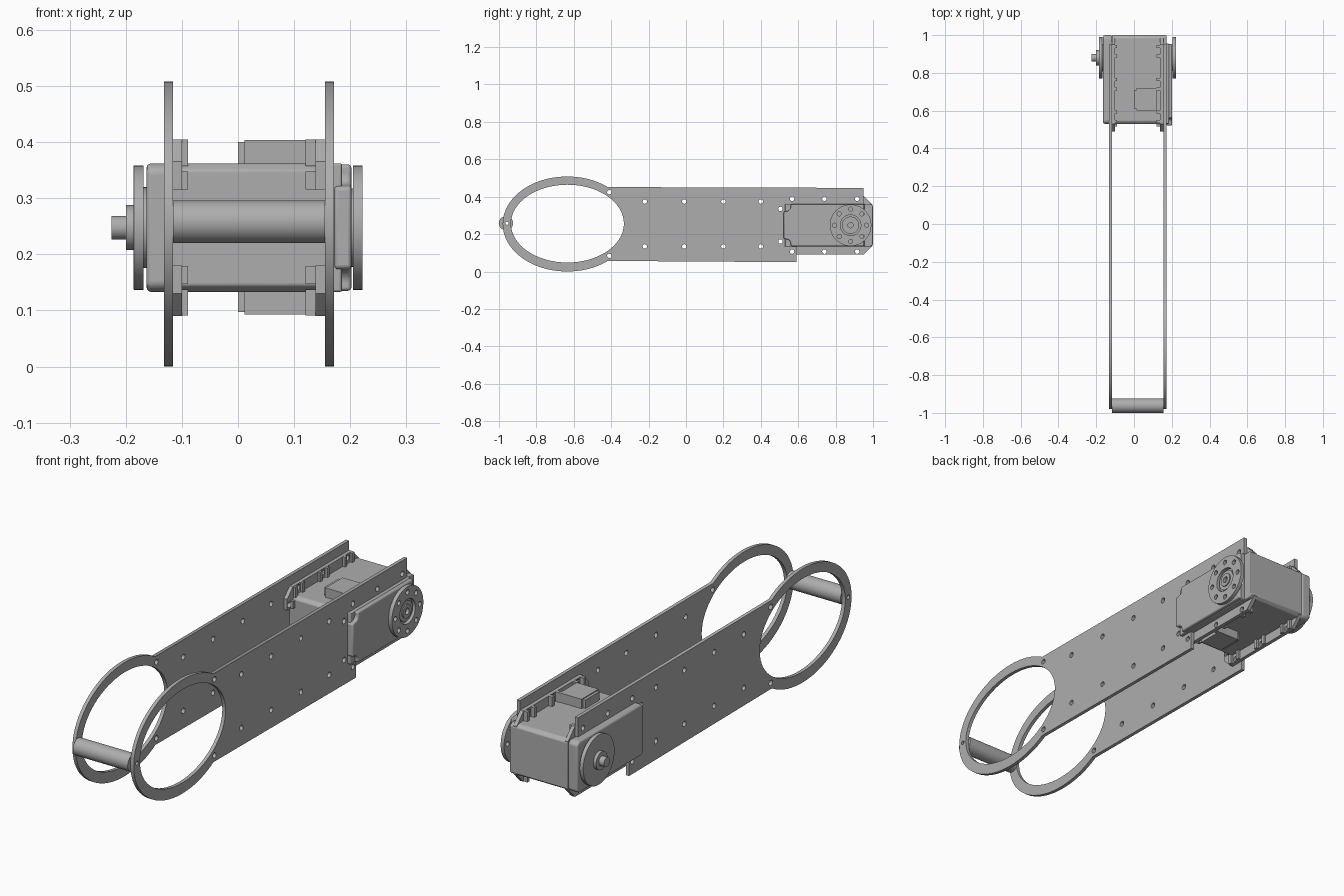
import bpy
from math import cos, sin, pi, radians
from mathutils import Matrix

cube = bpy.data.objects.get("Cube")
if cube:
    bpy.data.objects.remove(cube)

grey = bpy.data.materials.new("satin grey")
grey.use_nodes = True
colour = (0.42, 0.42, 0.42, 1)
grey.diffuse_color = colour
grey.node_tree.nodes["Principled BSDF"].inputs["Base Color"].default_value = colour

MID = 0.2475                 # height of the motor axis
AXIS_Y = 0.88                # motor axis along the arm
# Local x, y, z of a sheet become world y, z, x
SIDEWAYS = Matrix(((0, 0, 1, 0), (1, 0, 0, 0), (0, 1, 0, 0), (0, 0, 0, 1)))


def arc(cy, cz, ry, rz=None, start=0, end=360, n=32):
    """Points of an arc in the side plane; a full turn leaves out the last."""
    rz = rz or ry
    count = n if end - start >= 360 else n + 1
    steps = [radians(start + (end - start) * i / n) for i in range(count)]
    return [(cy + ry * cos(a), cz + rz * sin(a)) for a in steps]


def mirrored(points):
    """Close an upper outline with its reflection about the motor axis."""
    return points + [(y, 2 * MID - z) for y, z in reversed(points)]


def sheet(name, x0, x1, *outlines, bevel=0):
    """Sideways extrusion of the first outline, with the others as holes."""
    curve = bpy.data.curves.new(name, "CURVE")
    curve.dimensions = "2D"
    curve.fill_mode = "BOTH"
    curve.extrude = (x1 - x0) / 2
    for pts in outlines:
        spline = curve.splines.new("POLY")
        spline.points.add(len(pts) - 1)
        for p, (y, z) in zip(spline.points, pts):
            p.co = (y, z, 0, 1)
        spline.use_cyclic_u = True
    temp = bpy.data.objects.new(name, curve)
    bpy.context.collection.objects.link(temp)
    bpy.context.view_layer.update()
    mesh = bpy.data.meshes.new_from_object(
        temp.evaluated_get(bpy.context.evaluated_depsgraph_get()))
    bpy.data.objects.remove(temp)
    mesh.transform(Matrix.Translation(((x0 + x1) / 2, 0, 0)) @ SIDEWAYS)
    mesh.materials.clear()
    mesh.materials.append(grey)
    obj = bpy.data.objects.new(name, mesh)
    bpy.context.collection.objects.link(obj)
    bpy.ops.object.select_all(action="DESELECT")
    obj.select_set(True)
    bpy.context.view_layer.objects.active = obj
    bpy.ops.object.mode_set(mode="EDIT")
    bpy.ops.mesh.select_all(action="SELECT")
    bpy.ops.mesh.remove_doubles(threshold=0.0001)
    bpy.ops.mesh.normals_make_consistent(inside=False)
    bpy.ops.object.mode_set(mode="OBJECT")
    if bevel:
        mod = obj.modifiers.new("rounded edges", "BEVEL")
        mod.width, mod.segments = bevel, 3
    bpy.ops.object.shade_smooth_by_angle(angle=radians(35))
    return obj


def box(name, x, y, z, bevel=0):
    return sheet(name, *x, [(y[0], z[0]), (y[1], z[0]), (y[1], z[1]), (y[0], z[1])],
                 bevel=bevel)


def disc(name, x0, x1, r, *holes, bevel=0):
    return sheet(name, x0, x1, arc(AXIS_Y, MID, r, n=48), *holes, bevel=bevel)


def hole(y, z, r=0.012):
    return arc(y, z, r, n=16)


# Screw positions shared by the arm plates and the motor flanges
flange_screws = [(y, MID + s * 0.141) for y in (0.567, 0.74, 0.915) for s in (-1, 1)]
front_screws = [(0.505, MID + s * 0.087) for s in (-1, 1)]
arm_screws = [(y, 0.254 + s * 0.12) for y in (-0.22, -0.01, 0.2, 0.4) for s in (-1, 1)]
neck_screws = [(-0.41, 0.254 + s * 0.17) for s in (-1, 1)]

# Two long arm plates ending in an oval ring
plate_outline = arc(-0.635, 0.254, 0.345, 0.254, 51, 309, 60) + [
    (0.59, 0.05), (0.59, 0.36), (0.95, 0.36), (0.95, 0.447)]
ring_opening = arc(-0.634, 0.256, 0.302, 0.208, n=64)
plate_holes = [hole(*p) for p in arm_screws + neck_screws + front_screws]
plate_holes += [hole(*p) for p in flange_screws if p[1] > MID or p[0] < 0.58]
plate_holes.append(hole(-0.957, 0.258, 0.009))
for side, x0, x1 in (("left", 0.155, 0.171), ("right", -0.132, -0.116)):
    sheet(side + "_arm_plate", x0, x1, plate_outline, ring_opening, *plate_holes)

# Cross bar between the rings
sheet("cross_bar", -0.116, 0.155, arc(-0.962, 0.258, 0.038, n=40),
      hole(-0.957, 0.258, 0.009))

# Motor body, in a core and two outer covers
core = mirrored([(0.53, 0.35), (0.545, 0.362), (0.985, 0.362), (1.0, 0.35)])
sheet("motor_core", -0.116, 0.172, core, bevel=0.004)
sheet("right_motor_cover", -0.163, -0.116, core, bevel=0.008)
sheet("left_motor_cover_base", 0.165, 0.185,
      mirrored([(0.53, 0.362), (0.955, 0.362)]), bevel=0.004)
sheet("left_motor_cover", 0.172, 0.202, mirrored(
    [(0.522, 0.32), (0.55, 0.325), (0.56, 0.338), (0.56, 0.36), (0.952, 0.36)]),
    bevel=0.006)

# Mounting flanges with thicker pads behind the screws
flange = mirrored([(0.53, 0.315), (0.49, 0.315), (0.49, 0.365), (0.53, 0.405),
                   (0.95, 0.405), (0.998, 0.355)])
flange_holes = [hole(*p) for p in flange_screws + front_screws]
for side, thin, thick in (("left", (0.138, 0.155), (0.12, 0.139)),
                          ("right", (-0.116, -0.1), (-0.101, -0.089))):
    sheet(side + "_motor_flange", *thin, flange, *flange_holes)
    for y, z in flange_screws:
        sign = 1 if z > MID else -1
        zs = sorted((MID + sign * 0.11, MID + sign * 0.157))
        for k in (-1, 1):
            box(side + "_flange_rib", thick, (y + k * 0.025 - 0.008, y + k * 0.025 + 0.008), zs)
    for s in (-1, 1):
        zs = sorted((MID + s * 0.068, MID + s * 0.1))
        box(side + "_front_pad", thick, (0.515, 0.54), zs)

# Cable sockets above and below the motor
for name, lo, hi in (("upper", 0.35, 0.404), ("lower", 0.093, 0.145)):
    box(name + "_cable_socket", (0.012, 0.12), (0.6, 0.72), (lo, hi))
    box(name + "_socket_lip", (0.0, 0.013), (0.61, 0.71), (lo + 0.004, hi - 0.004))

# Output horn on the left side
bolt_holes = [hole(y, z, 0.011) for y, z in arc(AXIS_Y, MID, 0.086, n=8)]
disc("output_collar", 0.2, 0.206, 0.07)
disc("output_horn", 0.205, 0.222, 0.111, arc(AXIS_Y, MID, 0.055), *bolt_holes)
disc("output_hub", 0.205, 0.215, 0.046, hole(AXIS_Y, MID, 0.014))
disc("output_screw", 0.214, 0.22, 0.03, hole(AXIS_Y, MID, 0.014))

# Idler disc and stub shaft on the right side
disc("idler_collar", -0.169, -0.16, 0.072)
disc("idler_disc", -0.186, -0.168, 0.111, bevel=0.003)
disc("idler_boss", -0.2, -0.185, 0.04)
disc("idler_stub", -0.225, -0.199, 0.021)
